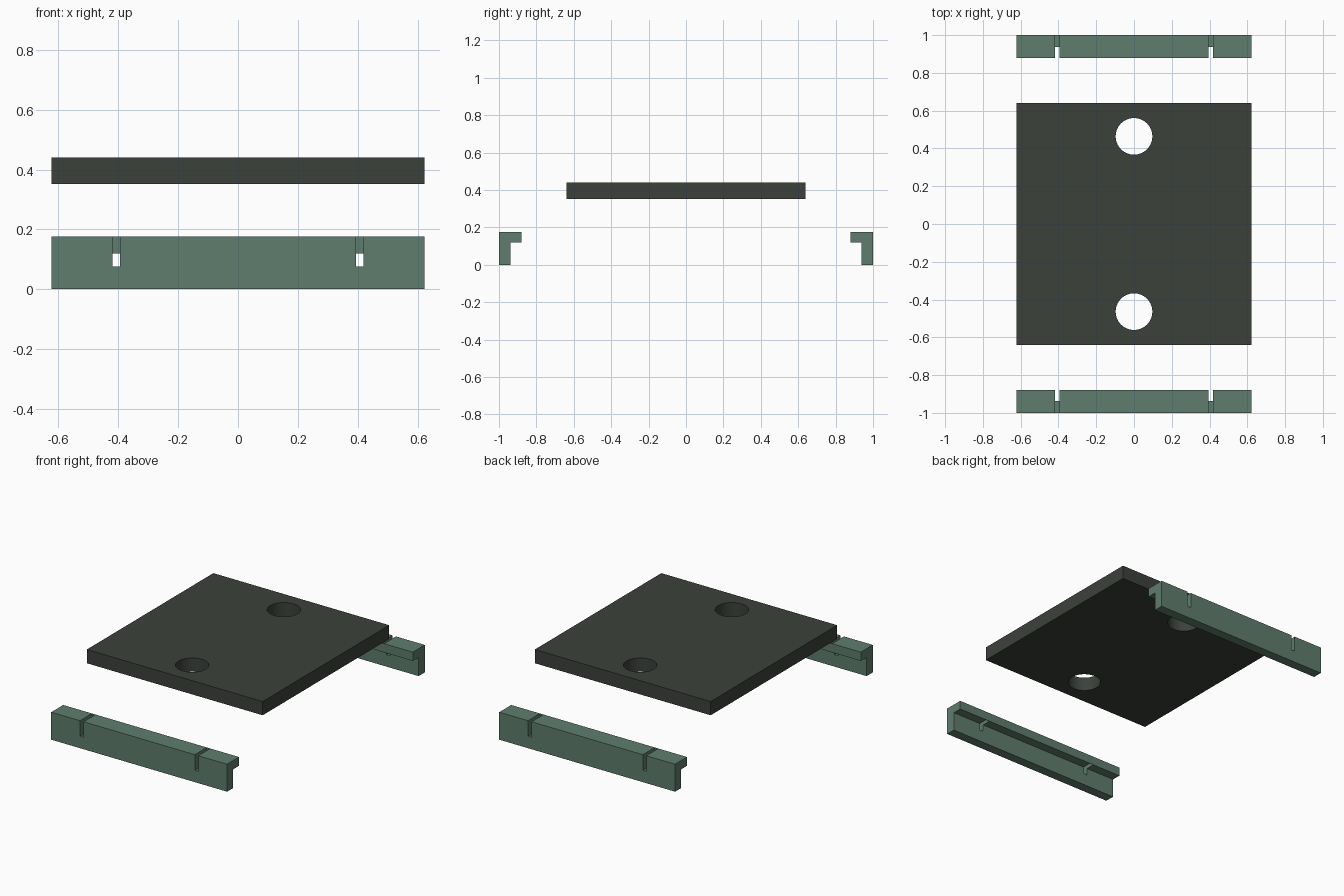
import bpy
import bmesh

old = bpy.data.objects.get("Cube")
if old:
    bpy.data.objects.remove(old, do_unlink=True)

HALF_X = 0.623
SIDES = (-1, 1)


def material(name, color):
    mat = bpy.data.materials.new(name)
    mat.use_nodes = True
    mat.diffuse_color = color
    mat.node_tree.nodes["Principled BSDF"].inputs["Base Color"].default_value = color
    return mat


def box(name, x, y, z):
    """Box from pairs of limits on each axis."""
    bpy.ops.mesh.primitive_cube_add(size=1, location=[sum(p) / 2 for p in (x, y, z)])
    obj = bpy.context.object
    obj.name = name
    obj.scale = [abs(p[1] - p[0]) for p in (x, y, z)]
    bpy.ops.object.transform_apply(location=True, rotation=False, scale=True)
    return obj


def cut(obj, cutters):
    """Subtract the cutters, apply the result and remove them."""
    for cutter in cutters:
        cutter.hide_render = True
        mod = obj.modifiers.new("cut", 'BOOLEAN')
        mod.operation = 'DIFFERENCE'
        mod.solver = 'EXACT'
        mod.object = cutter
        bpy.ops.object.select_all(action='DESELECT')
        obj.select_set(True)
        bpy.context.view_layer.objects.active = obj
        bpy.ops.object.modifier_apply(modifier=mod.name)
        bpy.data.objects.remove(cutter, do_unlink=True)


def angle_rail(name, side):
    """L-shaped rail with its flange pointing inwards."""
    profile = [(1, 0), (1, 0.176), (0.879, 0.176), (0.879, 0.12), (0.938, 0.12), (0.938, 0)]
    bm = bmesh.new()
    face = bm.faces.new([bm.verts.new((-HALF_X, side * y, z)) for y, z in profile])
    ext = bmesh.ops.extrude_face_region(bm, geom=[face])
    moved = [v for v in ext["geom"] if isinstance(v, bmesh.types.BMVert)]
    bmesh.ops.translate(bm, verts=moved, vec=(2 * HALF_X, 0, 0))
    bmesh.ops.recalc_face_normals(bm, faces=bm.faces)
    mesh = bpy.data.meshes.new(name)
    bm.to_mesh(mesh)
    bm.free()
    obj = bpy.data.objects.new(name, mesh)
    bpy.context.collection.objects.link(obj)
    return obj


green = material("sage green", (0.114, 0.205, 0.153, 1))
dark = material("dark charcoal green", (0.045, 0.053, 0.043, 1))

# Top plate with two round holes
plate = box("top_plate", (-HALF_X, HALF_X), (-0.64, 0.64), (0.352, 0.44))
plate.data.materials.clear()
plate.data.materials.append(dark)
holes = []
for side in SIDES:
    bpy.ops.mesh.primitive_cylinder_add(vertices=64, radius=0.097, depth=0.5,
                                        location=(0, side * 0.464, 0.4))
    holes.append(bpy.context.object)
cut(plate, holes)
bpy.ops.object.shade_smooth_by_angle()

# Front and back rails, slotted up to a thin skin on the flange edge
for name, side in (("front_rail", -1), ("back_rail", 1)):
    rail = angle_rail(name, side)
    rail.data.materials.append(green)
    slots = [box("slot_cutter", (s * 0.394, s * 0.419), (side * 0.88, side * 1.1), (0.076, 0.3))
             for s in SIDES]
    cut(rail, slots)
